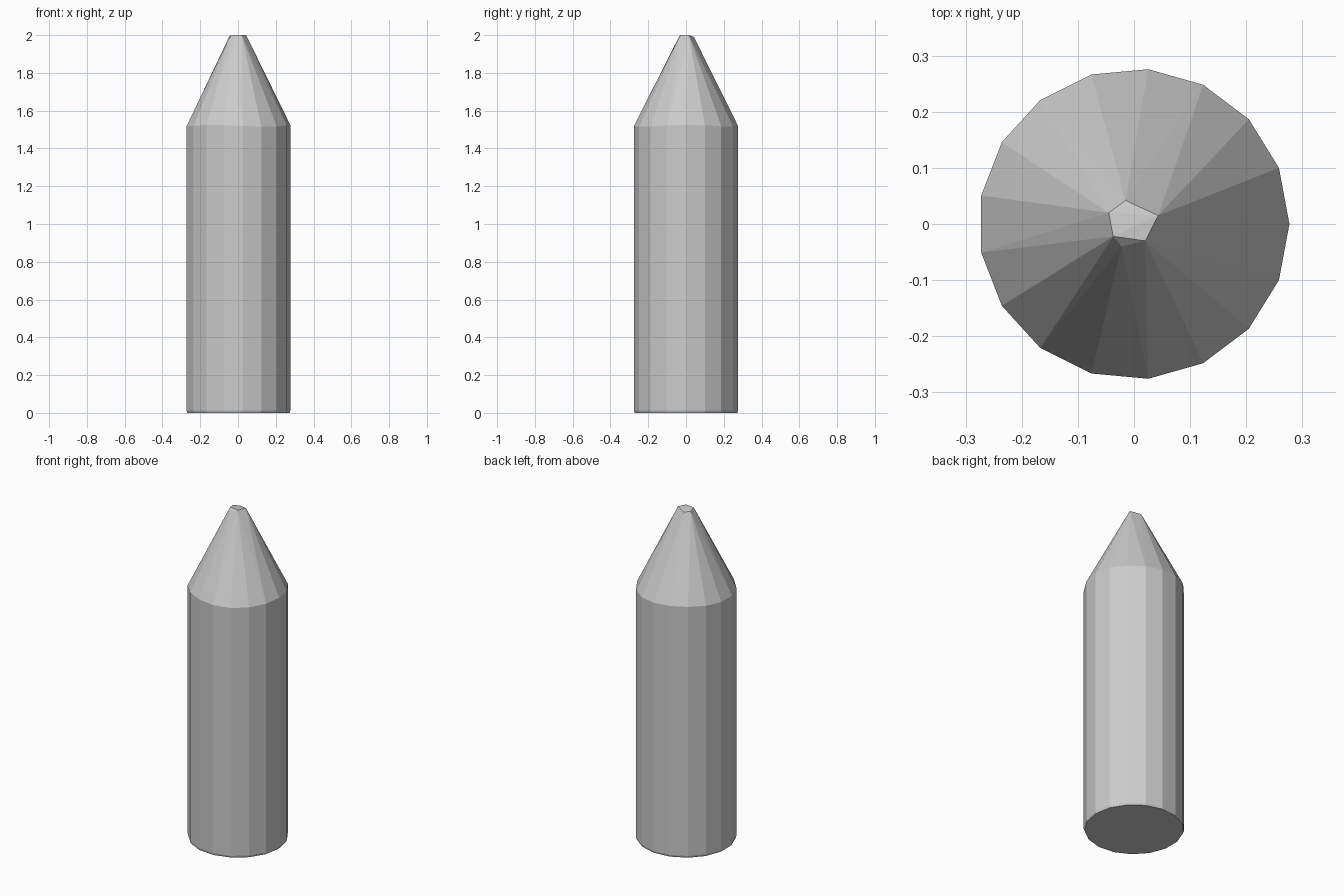
import bpy
import bmesh
from math import cos, sin, pi, radians

if "Cube" in bpy.data.objects:
    bpy.data.objects.remove(bpy.data.objects["Cube"], do_unlink=True)

RADIUS = 0.277

# Single grey material
grey = bpy.data.materials.new("plain grey")
grey.use_nodes = True
colour = (0.6, 0.6, 0.6, 1.0)
grey.diffuse_color = colour
grey.node_tree.nodes["Principled BSDF"].inputs["Base Color"].default_value = colour


def ring(bm, sides, radius, z, wobble=0.0):
    """Add a ring of points, optionally alternating slightly in height."""
    for i in range(sides):
        a = 2 * pi * i / sides
        bm.verts.new((radius * cos(a), radius * sin(a), z + wobble * cos(3 * a)))


bm = bmesh.new()

# Base edge, body and sloping shoulder
ring(bm, 17, RADIUS - 0.004, 0.0)
ring(bm, 17, RADIUS, 0.012)
ring(bm, 17, RADIUS, 1.52, 0.004)

# Small uneven blunt tip
tip = [(0.043, 0.015, 2.0), (-0.015, 0.042, 1.99), (-0.045, 0.02, 1.995),
       (-0.037, -0.022, 2.0), (-0.022, -0.04, 1.985), (0.02, -0.03, 2.0)]
for point in tip:
    bm.verts.new(point)

# Wrap the outline in flat facets and merge the coplanar ones
bmesh.ops.convex_hull(bm, input=bm.verts[:])
bmesh.ops.dissolve_limit(bm, angle_limit=radians(1), verts=bm.verts[:], edges=bm.edges[:])
bmesh.ops.recalc_face_normals(bm, faces=bm.faces[:])

mesh = bpy.data.meshes.new("pointed_post")
bm.to_mesh(mesh)
bm.free()
mesh.materials.append(grey)
post = bpy.data.objects.new("pointed_post", mesh)
bpy.context.collection.objects.link(post)
